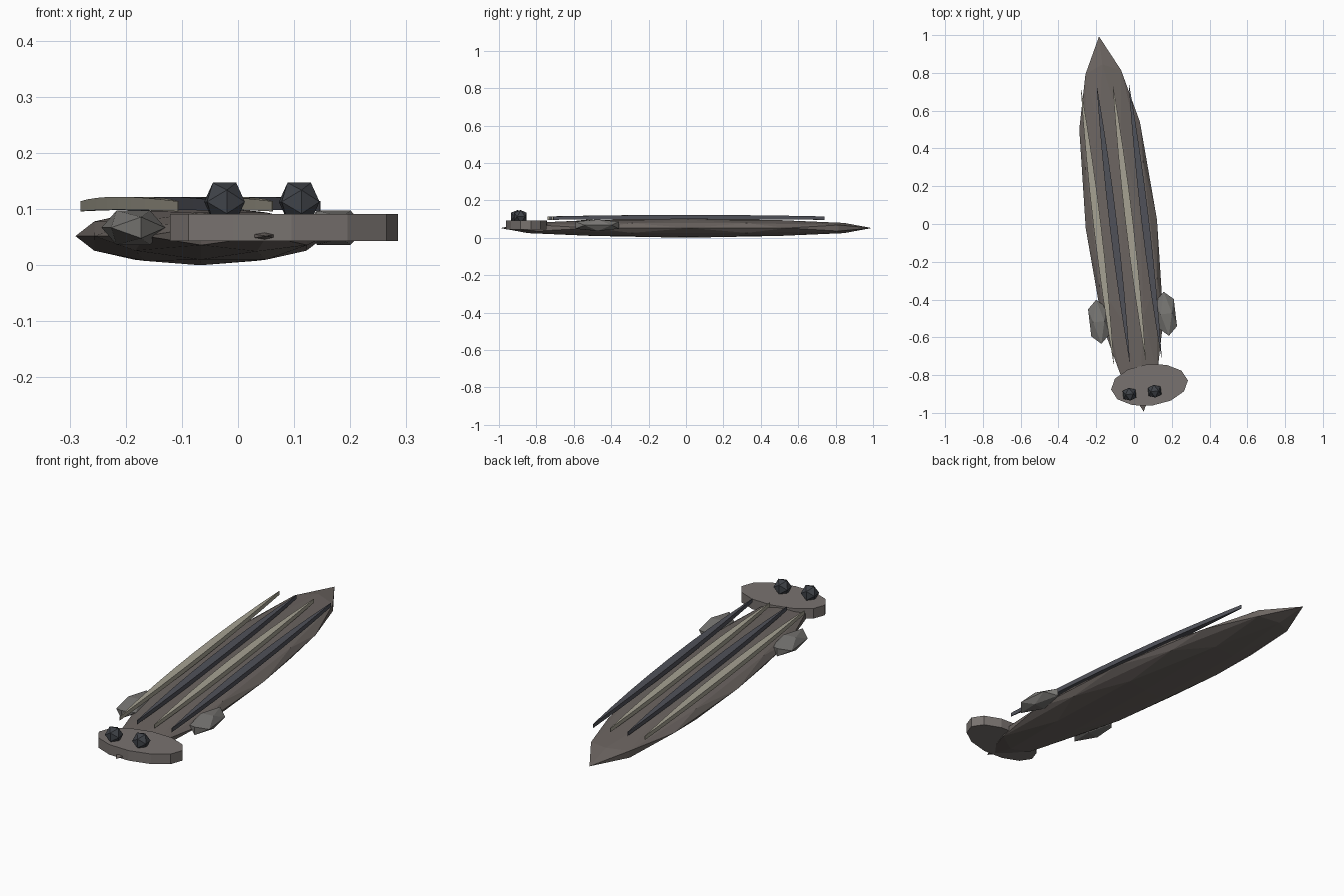
import bpy, bmesh, math
from mathutils import Matrix, Vector

if "Cube" in bpy.data.objects:
    bpy.data.objects.remove(bpy.data.objects["Cube"])

# Whole animal is built straight along y, then turned about z
PLACE = Matrix.Translation((-0.067, 0, 0)) @ Matrix.Rotation(math.radians(6.8), 4, 'Z')


def material(name, rgb):
    m = bpy.data.materials.new(name)
    m.diffuse_color = (*rgb, 1)
    m.use_nodes = True
    m.node_tree.nodes["Principled BSDF"].inputs["Base Color"].default_value = m.diffuse_color
    return m


SKIN = material("skin", (0.15, 0.13, 0.12))
HEAD = material("head_skin", (0.19, 0.17, 0.16))
FIN = material("fin_grey", (0.19, 0.185, 0.175))
CREAM = material("cream", (0.38, 0.36, 0.29))
SLATE = material("slate", (0.08, 0.083, 0.1))
EYE = material("eye_dark", (0.05, 0.055, 0.065))


def finish(name, bm, mat):
    bmesh.ops.recalc_face_normals(bm, faces=bm.faces[:])
    bm.transform(PLACE)
    me = bpy.data.meshes.new(name)
    bm.to_mesh(me)
    bm.free()
    me.materials.append(mat)
    ob = bpy.data.objects.new(name, me)
    bpy.context.collection.objects.link(ob)
    return ob


def ico(name, centre, radii, mat, subdivide=False):
    """Icosahedron aligned to the axes, optionally divided once and rounded."""
    bm = bmesh.new()
    phi = (1 + 5 ** 0.5) / 2
    for a in (-1, 1):
        for b in (-phi, phi):
            for co in ((b, a, 0), (0, b, a), (a, 0, b)):
                bm.verts.new(Vector(co).normalized())
    bmesh.ops.convex_hull(bm, input=bm.verts[:])
    if subdivide:
        bmesh.ops.subdivide_edges(bm, edges=bm.edges[:], cuts=1, use_grid_fill=True)
        for v in bm.verts:
            v.co.normalize()
    bm.transform(Matrix.Translation(centre) @ Matrix.Diagonal((*radii, 1)))
    return finish(name, bm, mat)


def stripe(name, x, mat, n=8, half=0.73):
    """Slender lens-shaped strip, slightly domed."""
    bm = bmesh.new()
    rings = []
    for i in range(n + 1):
        t = -1 + 2 * i / n
        k = 1 - t * t
        w = 0.001 + 0.019 * k
        top, low = 0.114 + 0.008 * k, 0.096 + 0.003 * k
        rings.append([bm.verts.new((x + sx * w, t * half, z))
                      for sx, z in ((-1, low), (1, low), (1, top), (-1, top))])
    for a, b in zip(rings, rings[1:]):
        for j in range(4):
            bm.faces.new((a[j], a[(j + 1) % 4], b[(j + 1) % 4], b[j]))
    bm.faces.new(rings[0])
    bm.faces.new(rings[-1])
    return finish(name, bm, mat)


# Long flattened body
ico("body", (0, 0, 0.052), (0.19, 1.0, 0.052), SKIN, subdivide=True)

# Oval head plate
bm = bmesh.new()
bmesh.ops.create_cone(bm, cap_ends=True, segments=12, radius1=1, radius2=1, depth=1,
                      matrix=Matrix.Rotation(math.pi / 2, 4, 'Z'))
bm.transform(Matrix.Translation((0.047, -0.864, 0.067)) @ Matrix.Diagonal((0.205, 0.11, 0.048, 1)))
finish("head", bm, HEAD)

# Paired eyes and side fins
for side, s in (("left", -1), ("right", 1)):
    ico(side + "_eye", (0.003 + s * 0.067, -0.9, 0.113), (0.04, 0.04, 0.04), EYE)
    ico(side + "_fin", (s * 0.18, -0.5, 0.067), (0.057, 0.138, 0.036), FIN)

# Back stripes, alternating cream and slate
for i in range(4):
    stripe(f"back_stripe_{i + 1}", (i - 1.5) * 0.085, SLATE if i % 2 else CREAM)
